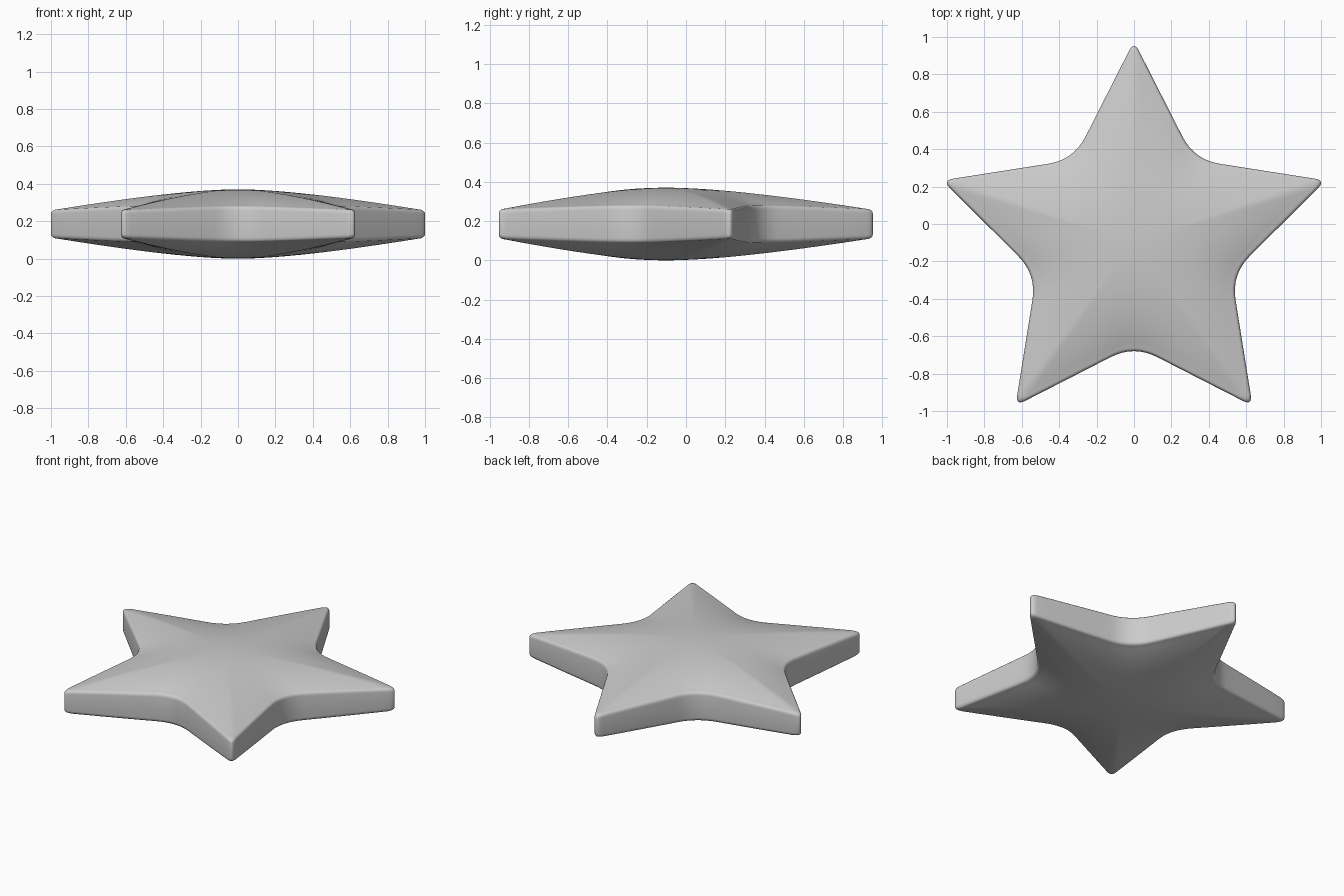
import bpy, bmesh, math
from mathutils import Vector

if "Cube" in bpy.data.objects:
    bpy.data.objects.remove(bpy.data.objects["Cube"])

CY, MID, HALF = -0.1, 0.185, 0.185   # star centre, mid height, half thickness
R_OUT, R_IN = 1.078, 0.548           # sharp star radii before rounding


def star_outline():
    """Five-pointed star with rounded tips and valleys."""
    corners = []
    for i in range(10):
        a = math.pi / 2 + i * math.pi / 5
        r = R_IN if i % 2 else R_OUT
        corners.append(Vector((r * math.cos(a), r * math.sin(a))))
    pts = []
    for i, v in enumerate(corners):
        d, d_next = (0.14, 0.06) if i % 2 else (0.06, 0.14)
        prev, nxt = corners[i - 1], corners[(i + 1) % 10]
        a = v + (prev - v).normalized() * d
        b = v + (nxt - v).normalized() * d
        for k in range(9):
            u = k / 8
            pts.append(a * (1 - u) ** 2 + v * 2 * u * (1 - u) + b * u * u)
        c = nxt + (v - nxt).normalized() * d_next
        pts += [b.lerp(c, k / 7) for k in range(1, 7)]
    return pts


outline = star_outline()
n = len(outline)
bm = bmesh.new()


def edge_half(p):
    k = (p.length - 0.57) / 0.48
    return 0.098 - 0.02 * max(0, min(1, k))


def add_ring(scale_fn, half_fn, sign):
    ring = []
    for p in outline:
        s = scale_fn(p)
        ring.append(bm.verts.new((p.x * s, p.y * s + CY, MID + sign * half_fn(p))))
    return ring


def face_rings(sign):
    """Domed face from the centre out to the rounded rim."""
    rings = []
    steps = 16
    for j in range(1, steps + 1):
        t = j / steps
        rings.append(add_ring(
            lambda p: 0.965 * t * ((1 - t) * 0.7 / p.length + t),
            lambda p: edge_half(p) + (HALF - edge_half(p)) * (1 - t ** 1.95), sign))
    for k in range(1, 5):
        a = k / 4 * math.pi / 2
        rings.append(add_ring(lambda p: 0.965 + 0.035 * math.sin(a),
                              lambda p: edge_half(p) - 0.024 * (1 - math.cos(a)), sign))
    return rings


# Upper face, side wall and lower face
top, bottom = face_rings(1), face_rings(-1)
rings = top + bottom[::-1]
for r0, r1 in zip(rings, rings[1:]):
    for i in range(n):
        j = (i + 1) % n
        bm.faces.new((r0[i], r1[i], r1[j], r0[j]))
for ring, z in ((top[0], MID + HALF), (bottom[0], MID - HALF)):
    c = bm.verts.new((0, CY, z))
    for i in range(n):
        bm.faces.new((c, ring[i], ring[(i + 1) % n]))
bmesh.ops.recalc_face_normals(bm, faces=bm.faces)
for f in bm.faces:
    f.smooth = True

mesh = bpy.data.meshes.new("star_cushion")
bm.to_mesh(mesh)
bm.free()
bpy.context.collection.objects.link(bpy.data.objects.new("star_cushion", mesh))
